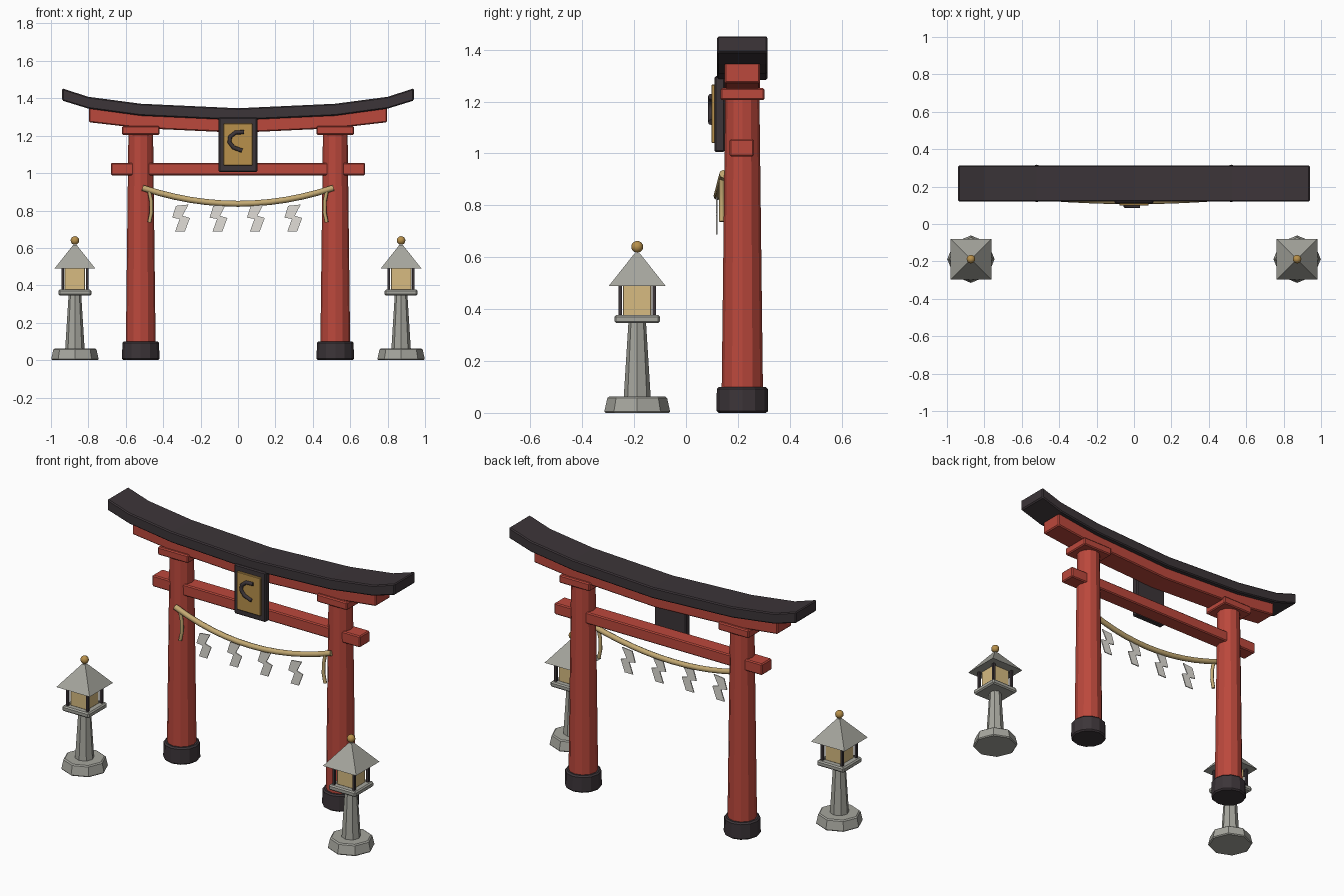
import bpy, bmesh
from math import pi, sqrt

if "Cube" in bpy.data.objects:
    bpy.data.objects.remove(bpy.data.objects["Cube"])


def mat(name, rgb):
    m = bpy.data.materials.new(name)
    m.diffuse_color = (*rgb, 1)
    m.use_nodes = True
    m.node_tree.nodes["Principled BSDF"].inputs["Base Color"].default_value = m.diffuse_color
    return m


RED = mat("red_lacquer", (0.50, 0.065, 0.045))
DARK = mat("dark_wood", (0.045, 0.035, 0.04))
STONE = mat("stone", (0.38, 0.38, 0.34))
GOLD = mat("gold", (0.48, 0.28, 0.07))
GLOW = mat("lamp_paper", (0.68, 0.50, 0.22))
STRAW = mat("straw", (0.55, 0.40, 0.17))
PAPER = mat("white_paper", (0.75, 0.73, 0.68))


def finish(ob, name, material, bevel=0.0):
    ob.name = name
    ob.data.materials.append(material)
    if bevel:
        m = ob.modifiers.new("bevel", "BEVEL")
        m.width = bevel
        m.segments = 1
        m.limit_method = "ANGLE"
        m.angle_limit = 0.8
    return ob


def mesh_object(bm, name, material, bevel=0.0):
    bmesh.ops.recalc_face_normals(bm, faces=bm.faces)
    me = bpy.data.meshes.new(name)
    bm.to_mesh(me)
    bm.free()
    ob = bpy.data.objects.new(name, me)
    bpy.context.collection.objects.link(ob)
    return finish(ob, name, material, bevel)


def box(name, x, y, z, material, bevel=0.006):
    """Box from (min, max) pairs."""
    bm = bmesh.new()
    bmesh.ops.create_cube(bm, size=1)
    for v in bm.verts:
        v.co = [(a + b) / 2 + c * (b - a) for (a, b), c in zip((x, y, z), v.co)]
    return mesh_object(bm, name, material, bevel)


def frustum(name, x, y, z0, z1, r0, r1, sides, material, bevel=0.0, turn=0.0):
    bpy.ops.mesh.primitive_cone_add(vertices=sides, radius1=r0, radius2=r1, depth=z1 - z0,
                                    location=(x, y, (z0 + z1) / 2), rotation=(0, 0, turn))
    return finish(bpy.context.object, name, material, bevel)


def tube(name, points, radius, material):
    cu = bpy.data.curves.new(name, "CURVE")
    cu.dimensions = "3D"
    cu.bevel_depth = radius
    cu.bevel_resolution = 2
    cu.use_fill_caps = True
    sp = cu.splines.new("POLY")
    sp.points.add(len(points) - 1)
    for p, co in zip(sp.points, points):
        p.co = (*co, 1)
    ob = bpy.data.objects.new(name, cu)
    bpy.context.collection.objects.link(ob)
    return finish(ob, name, material)


def curved_beam(name, half, y0, y1, material):
    """Sweep a rectangle along mirrored (x, bottom z, top z) stations."""
    stations = [(-x, b, t) for x, b, t in reversed(half[1:])] + half
    bm = bmesh.new()
    rings = [[bm.verts.new(c) for c in ((x, y0, b), (x, y1, b), (x, y1, t), (x, y0, t))]
             for x, b, t in stations]
    for r, s in zip(rings, rings[1:]):
        for i in range(4):
            j = (i + 1) % 4
            bm.faces.new((r[i], r[j], s[j], s[i]))
    bm.faces.new(rings[0])
    bm.faces.new(rings[-1])
    return mesh_object(bm, name, material, 0.006)


def extruded(name, outline, y, thick, material):
    bm = bmesh.new()
    f = bm.faces.new([bm.verts.new((x, y, z)) for x, z in outline])
    ext = bmesh.ops.extrude_face_region(bm, geom=[f])
    for v in ext["geom"]:
        if isinstance(v, bmesh.types.BMVert):
            v.co.y += thick
    return mesh_object(bm, name, material)


# Gate posts with footings and caps
GY = 0.217
for side, s in (("left", -1), ("right", 1)):
    x = 0.52 * s
    frustum(side + "_post", x, GY, 0.05, 1.215, 0.08, 0.066, 12, RED)
    frustum(side + "_post_footing", x, GY, 0, 0.1, 0.1, 0.098, 12, DARK, 0.008)
    box(side + "_post_cap", (x - 0.1, x + 0.1), (0.133, 0.302), (1.205, 1.252), RED)

# Lintels
box("tie_beam", (-0.68, 0.68), (0.168, 0.262), (0.988, 1.055), RED)
curved_beam("red_lintel", [(0, 1.216, 1.30), (0.52, 1.24, 1.32), (0.797, 1.272, 1.35)],
            0.149, 0.285, RED)
curved_beam("top_lintel", [(0, 1.283, 1.347), (0.52, 1.307, 1.371), (0.8, 1.345, 1.408),
                           (0.94, 1.388, 1.453)], 0.12, 0.314, DARK)

# Centre plaque with an abstract curl
box("plaque_frame", (-0.103, 0.103), (0.11, 0.15), (1.005, 1.298), DARK)
box("plaque_panel", (-0.077, 0.077), (0.098, 0.115), (1.04, 1.265), GOLD, 0.003)
tube("plaque_curl", [(x, 0.096, z) for x, z in
                     ((0.033, 1.219), (-0.012, 1.218), (-0.042, 1.195), (-0.046, 1.165),
                      (-0.024, 1.137), (0.022, 1.12))], 0.011, DARK)

# Sagging rope and its tails
rope = [(-0.51 + 1.02 * i / 12) for i in range(13)]
tube("rope", [(x, 0.122 + 0.022 * (x / 0.51) ** 2, 0.836 + 0.085 * (x / 0.51) ** 2) for x in rope],
     0.016, STRAW)
for side, s in (("left", -1), ("right", 1)):
    tube(side + "_rope_tail", [(s * x, 0.138, z) for x, z in
                               ((0.475, 0.905), (0.464, 0.85), (0.463, 0.79), (0.474, 0.737))],
         0.010, STRAW)

# Zigzag paper streamers
ZIG = [(-0.032, 0.825), (0.035, 0.832), (0.004, 0.772), (0.043, 0.76),
       (0.016, 0.688), (-0.036, 0.688), (-0.012, 0.755), (-0.052, 0.762)]
for i, x in enumerate((-0.3, -0.1, 0.1, 0.3)):
    extruded(f"paper_streamer_{i + 1}", [(x + a, z) for a, z in ZIG], 0.115, 0.006, PAPER)

# Stone lanterns
LY, D = -0.188, sqrt(2)
for side, s in (("left", -1), ("right", 1)):
    n, x = side + "_lantern_", 0.872 * s

    def sq(part, half, z0, z1, m, bevel):
        box(n + part, (x - half, x + half), (LY - half, LY + half), (z0, z1), m, bevel)

    frustum(n + "base", x, LY, 0, 0.063, 0.128, 0.114, 8, STONE, 0.006)
    frustum(n + "stem", x, LY, 0.06, 0.347, 0.052, 0.034, 8, STONE)
    sq("platform", 0.088, 0.346, 0.377, STONE, 0.007)
    sq("light_box", 0.055, 0.375, 0.492, GLOW, 0.003)
    for i, (a, b) in enumerate(((-1, -1), (1, -1), (1, 1), (-1, 1))):
        px, py = x + a * 0.065, LY + b * 0.065
        box(f"{n}corner_post_{i + 1}", (px - 0.007, px + 0.007), (py - 0.007, py + 0.007),
            (0.375, 0.495), DARK, 0)
    frustum(n + "roof", x, LY, 0.49, 0.615, 0.109 * D, 0.01 * D, 4, STONE, 0, pi / 4)
    bpy.ops.mesh.primitive_uv_sphere_add(segments=12, ring_count=8, radius=0.023,
                                         location=(x, LY, 0.64))
    ball = finish(bpy.context.object, n + "finial", GOLD)
    bpy.ops.object.shade_smooth()
